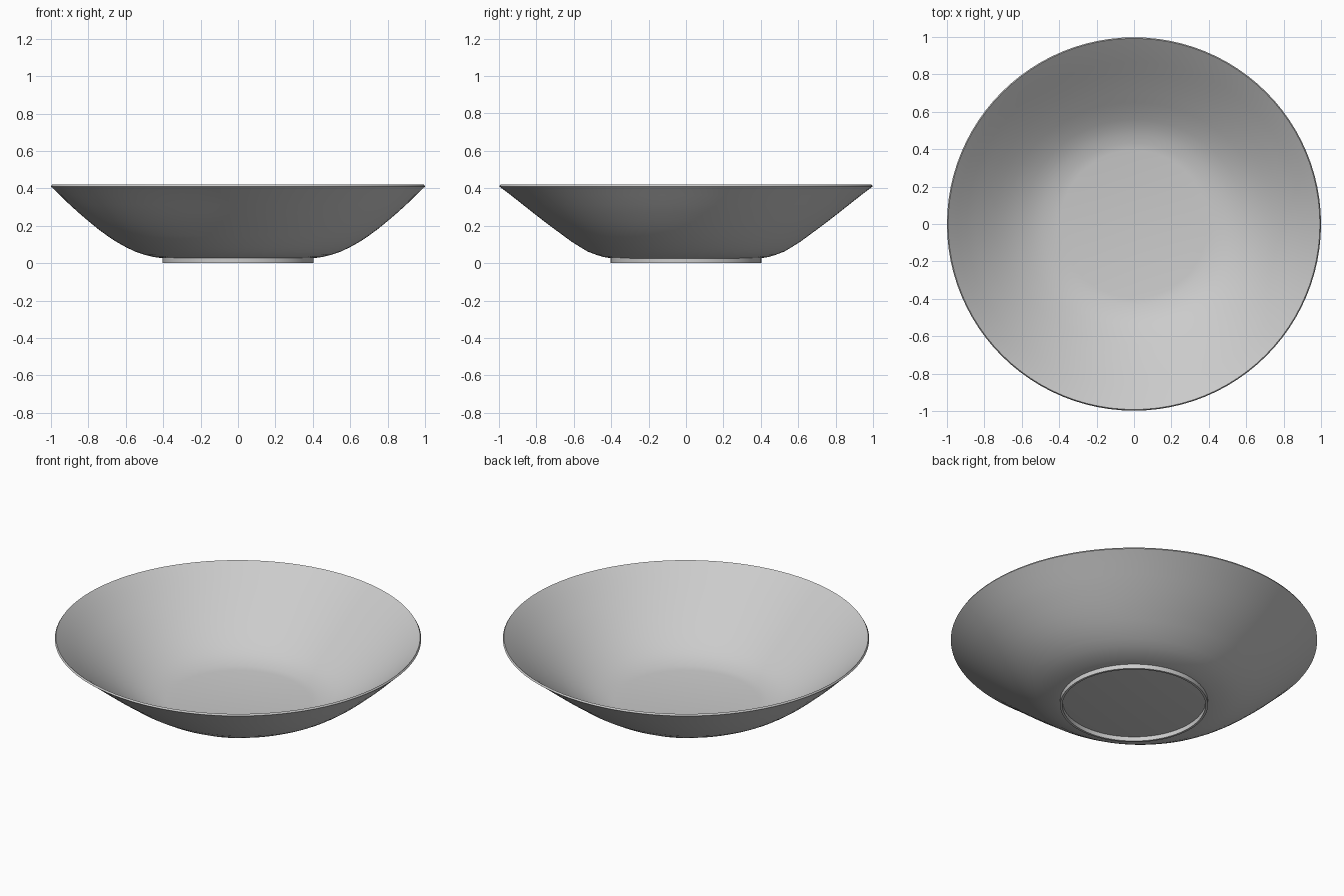
import bpy, bmesh, math

if "Cube" in bpy.data.objects:
    bpy.data.objects.remove(bpy.data.objects["Cube"])

SEG = 96
# outer wall: (radius along x, radius along y, height)
WALL = [(.40, .40, .026), (.45, .44, .033), (.50, .48, .045), (.55, .525, .062),
        (.60, .565, .086), (.65, .61, .114), (.70, .655, .147), (.75, .705, .184),
        (.80, .76, .225), (.85, .815, .268), (.90, .872, .313), (.95, .934, .362),
        (1.0, .998, .41)]


def lathe(name, profile, closed):
    """Spin a profile whose x and y radii may differ slightly."""
    bm = bmesh.new()
    rings = []
    for rx, ry, z in profile:
        ring = []
        for i in range(SEG):
            a = 2 * math.pi * i / SEG
            r = ry + (rx - ry) * math.cos(a) ** 2
            ring.append(bm.verts.new((r * math.cos(a), r * math.sin(a), z)))
        rings.append(ring)
    pairs = list(zip(rings, rings[1:]))
    if closed:
        pairs.append((rings[-1], rings[0]))
    else:
        bm.faces.new(rings[0])
        bm.faces.new(rings[-1])
    for a, b in pairs:
        for i in range(SEG):
            j = (i + 1) % SEG
            bm.faces.new((a[i], a[j], b[j], b[i]))
    bmesh.ops.recalc_face_normals(bm, faces=bm.faces)
    me = bpy.data.meshes.new(name)
    bm.to_mesh(me)
    bm.free()
    ob = bpy.data.objects.new(name, me)
    bpy.context.collection.objects.link(ob)
    bpy.ops.object.select_all(action='DESELECT')
    ob.select_set(True)
    bpy.context.view_layer.objects.active = ob
    bpy.ops.object.shade_smooth_by_angle(angle=math.radians(30))
    return ob


# bowl shell: outer wall up, thin rim, inner wall back down to the floor
inner = [(x - .006, y - .006, z + .01) for x, y, z in reversed(WALL)]
lathe("bowl", WALL + inner, False)

# thin foot ring with a recessed underside
lathe("foot_ring", [(.403, .403, 0), (.403, .403, .028),
                    (.39, .39, .028), (.39, .39, 0)], True)
